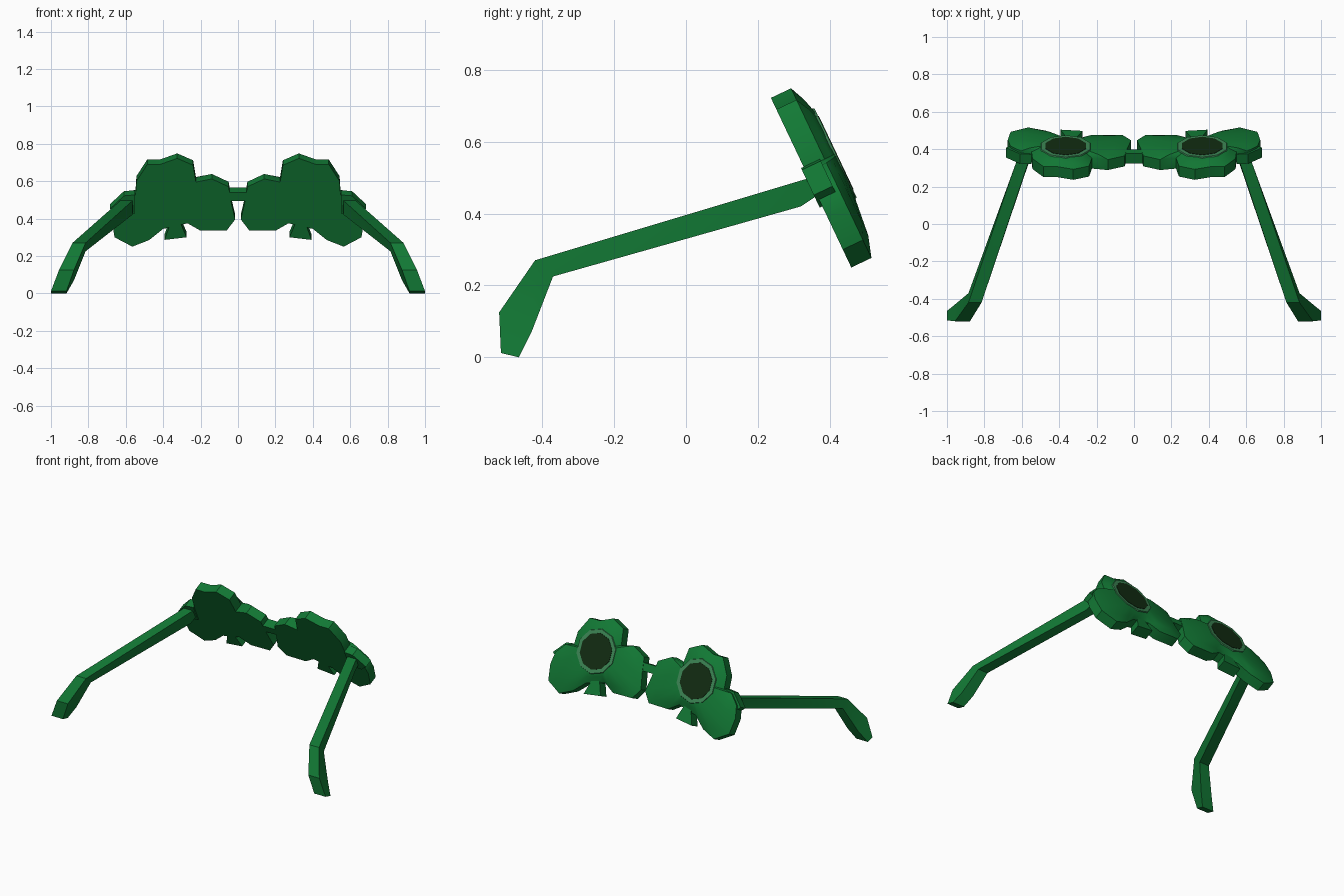
import bpy, bmesh, math
from mathutils import Vector

if "Cube" in bpy.data.objects:
    bpy.data.objects.remove(bpy.data.objects["Cube"])


def material(name, rgb):
    m = bpy.data.materials.new(name)
    m.use_nodes = True
    m.diffuse_color = (*rgb, 1)
    bsdf = m.node_tree.nodes["Principled BSDF"]
    bsdf.inputs["Base Color"].default_value = (*rgb, 1)
    bsdf.inputs["Roughness"].default_value = 0.7
    return m


GREEN = material("clover green", (0.006, 0.19, 0.035))
PALE = material("pale rim green", (0.045, 0.24, 0.09))
DARK = material("dark lens", (0.006, 0.026, 0.006))

# Tilted plane shared by everything in the frame front
NORMAL = Vector((0, 0.904, 0.428))
UP = Vector((0, -0.428, 0.904))


def on_frame(x, z, depth=0.0):
    """Point on the tilted back plane at height z, pushed forward by depth."""
    return Vector((x, 0.46 - (z - 0.25) * 0.474, z)) + NORMAL * depth


def loft(name, rings, mat, side=1, angle=30):
    """Skin a row of equal-length rings and cap both ends."""
    bm = bmesh.new()
    rows = [[bm.verts.new((p[0] * side, p[1], p[2])) for p in r] for r in rings]
    n = len(rows[0])
    for a, b in zip(rows, rows[1:]):
        for i in range(n):
            j = (i + 1) % n
            bm.faces.new((a[i], a[j], b[j], b[i]))
    bm.faces.new(rows[0])
    bm.faces.new(rows[-1])
    bmesh.ops.recalc_face_normals(bm, faces=bm.faces)
    mesh = bpy.data.meshes.new(name)
    bm.to_mesh(mesh)
    bm.free()
    mesh.materials.append(mat)
    ob = bpy.data.objects.new(name, mesh)
    bpy.context.collection.objects.link(ob)
    bpy.ops.object.select_all(action="DESELECT")
    ob.select_set(True)
    bpy.context.view_layer.objects.active = ob
    bpy.ops.object.shade_smooth_by_angle(angle=math.radians(angle))
    return ob


# Three-petal outline (x, z), starting at the notch beside the bridge
CLOVER = [(.225, .595), (.24, .685), (.325, .722), (.415, .69), (.485, .69),
          (.543, .60), (.548, .525), (.605, .515), (.66, .46), (.675, .39),
          (.66, .30), (.565, .25), (.475, .285), (.40, .345), (.335, .36),
          (.27, .375), (.20, .335), (.06, .337), (.015, .395), (.035, .48),
          (.05, .57), (.14, .612)]
CX, CZ = 0.365, 0.527


def scaled(k, depth):
    return [on_frame(CX + (x - CX) * k, CZ + (z - CZ) * k, depth) for x, z in CLOVER]


def disc(radius, depth, sides=10):
    c = on_frame(CX, CZ, depth)
    steps = [2 * math.pi * (i + 0.5) / sides for i in range(sides)]
    return [c + Vector((radius * math.cos(t), 0, 0)) + UP * radius * math.sin(t)
            for t in steps]


def clover_inner_ring(radius, depth):
    """Ring around the lens with one point per outline point."""
    c = on_frame(CX, CZ, depth)
    pts = []
    for x, z in CLOVER:
        d = Vector((x - CX, (z - CZ) / UP.z)).normalized() * radius
        pts.append(c + Vector((d.x, 0, 0)) + UP * d.y)
    return pts


def quad_section(x0, x1, top, bottom):
    return [(x0, *top), (x1, *top), (x1, *bottom), (x0, *bottom)]


for side, label in ((1, "left"), (-1, "right")):
    # Petalled frame rising gently toward the lens
    loft(f"{label}_clover_frame",
         [scaled(1, 0), scaled(1, 0.062), scaled(0.8, 0.081),
          clover_inner_ring(0.13, 0.094)], GREEN, side, 38)

    # Stem under the petals
    stem = [(.318, .40), (.352, .40), (.393, .286), (.275, .30)]
    loft(f"{label}_stem", [[on_frame(x, z, d) for x, z in stem] for d in (0, 0.068)],
         GREEN, side)

    # Lens with its pale rim
    loft(f"{label}_lens_rim", [disc(0.14, 0.09), disc(0.137, 0.097)], PALE, side)
    loft(f"{label}_lens", [disc(0.114, 0.093), disc(0.113, 0.099)], DARK, side)

    # Temple arm with bent, widened ear tip
    loft(f"{label}_temple_arm", [
        quad_section(.56, .625, (.375, .505), (.365, .45)),
        quad_section(.565, .63, (.33, .495), (.32, .42)),
        quad_section(.815, .885, (-.42, .27), (-.37, .225)),
        quad_section(.877, .957, (-.52, .125), (-.43, .07)),
        quad_section(.917, 1.0, (-.515, .012), (-.465, 0))], GREEN, side)

    # Hinge block joining arm and frame
    hinge = [(.55, .53), (.61, .525), (.685, .455), (.64, .42), (.55, .43)]
    loft(f"{label}_hinge", [[on_frame(x, z, d) for x, z in hinge] for d in (-.008, .05)],
         GREEN, side)

# Bridge between the two clovers
bridge = []
for x, low, high, front in ((-.2, .47, .56, .075), (-.06, .495, .54, .06),
                            (.06, .495, .54, .06), (.2, .47, .56, .075)):
    bridge.append([on_frame(x, low, 0), on_frame(x, high, 0),
                   on_frame(x, high, front), on_frame(x, low, front)])
loft("bridge", bridge, GREEN)
